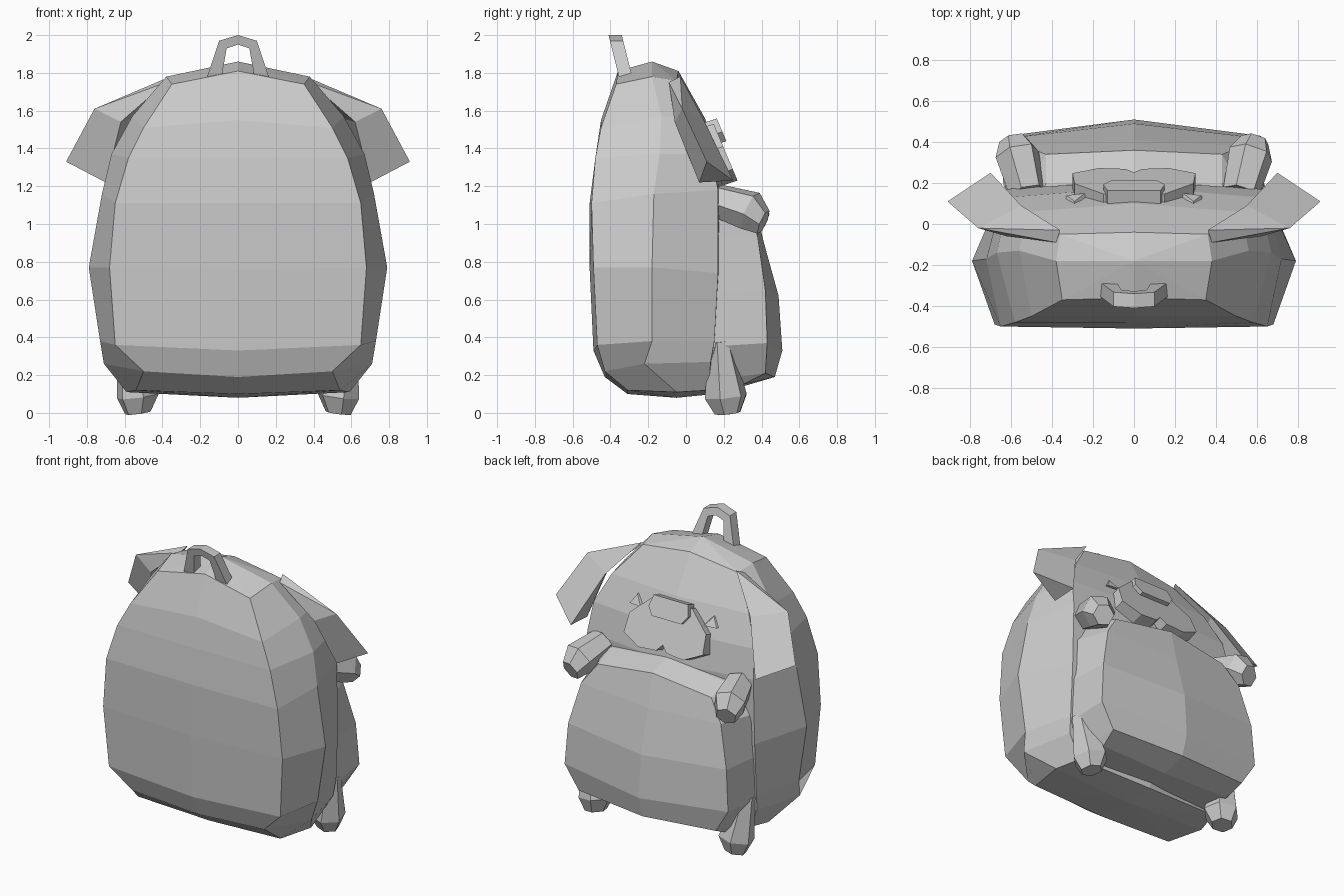
import bpy
import bmesh
from mathutils import Vector

if "Cube" in bpy.data.objects:
    bpy.data.objects.remove(bpy.data.objects["Cube"], do_unlink=True)


def make_material(name, colour):
    material = bpy.data.materials.new(name)
    material.use_nodes = True
    material.diffuse_color = colour
    material.node_tree.nodes["Principled BSDF"].inputs["Base Color"].default_value = colour
    return material


grey = make_material("light grey fabric", (0.6, 0.6, 0.6, 1))


def finish(name, bm):
    """Turn a bmesh into a flat shaded object with outward normals."""
    bmesh.ops.recalc_face_normals(bm, faces=bm.faces)
    mesh = bpy.data.meshes.new(name)
    bm.to_mesh(mesh)
    bm.free()
    mesh.materials.append(grey)
    obj = bpy.data.objects.new(name, mesh)
    bpy.context.collection.objects.link(obj)
    return obj


def flip(point, side=-1):
    return Vector((point[0] * side, point[1], point[2]))


def loft(name, rings, start=None, end=None, cyclic=False):
    """Skin closed rings; each end gets a cap or a fan to a tip point."""
    bm = bmesh.new()
    rows = [[bm.verts.new(p) for p in ring] for ring in rings]
    pairs = list(zip(rows, rows[1:]))
    if cyclic:
        pairs.append((rows[-1], rows[0]))
    for low, high in pairs:
        for i in range(len(low)):
            j = (i + 1) % len(low)
            bm.faces.new((low[i], low[j], high[j], high[i]))
    if not cyclic:
        for row, tip in ((rows[0], start), (rows[-1], end)):
            if tip is None:
                bm.faces.new(row)
                continue
            apex = bm.verts.new(tip)
            for i in range(len(row)):
                bm.faces.new((row[i], row[(i + 1) % len(row)], apex))
    return finish(name, bm)


def mirrored_ring(points):
    """Complete a half ring, whose centre points lie on x = 0."""
    return points + [flip(p) for p in reversed(points) if p[0] > 0]


# Body: front centre, front edge, side, back edge, back centre at each height
body_rows = [
    ((-.31, .10), (.54, -.31, .12), (.59, -.05, .11), (.54, .12, .12), (.15, .10)),
    ((-.43, .19), (.50, -.43, .22), (.71, -.22, .26), (.63, .13, .27), (.19, .20)),
    ((-.49, .33), (.65, -.47, .36), (.73, -.18, .38), (.64, .15, .38), (.19, .35)),
    ((-.51, .76), (.68, -.49, .77), (.79, -.18, .77), (.64, .17, .74), (.20, .75)),
    ((-.52, .98), (.65, -.50, .99), (.74, -.17, .98), (.63, .18, .98), (.21, .98)),
    ((-.51, .99), (.65, -.50, .99), (.70, -.15, .98), (.62, .17, .98), (.21, .99)),
]
body_rows[4:] = [
    ((-.51, 1.11), (.65, -.50, 1.11), (.72, -.17, 1.16), (.63, .17, 1.18), (.21, 1.15)),
    ((-.48, 1.35), (.58, -.48, 1.35), (.67, -.14, 1.37), (.61, .13, 1.37), (.18, 1.36)),
    ((-.45, 1.55), (.50, -.45, 1.51), (.56, -.13, 1.57), (.52, .06, 1.56), (.10, 1.56)),
    ((-.36, 1.81), (.35, -.37, 1.74), (.38, -.18, 1.78), (.36, -.05, 1.76), (-.04, 1.81)),
]
body_rings = []
for front, front_edge, side, back_edge, back in body_rows:
    half = [(0, *front), front_edge, side, back_edge, (0, *back)]
    body_rings.append(mirrored_ring(half))
loft("bag_body", body_rings, start=(0, -.05, .08), end=(0, -.18, 1.86))

# Rounded pocket: root inside the body, panel edge, panel centre
pocket_rows = [
    ((.54, .10, .13), (.50, .30, .15), (.30, .14)),
    ((.56, .12, .17), (.52, .42, .21), (.47, .19)),
    ((.63, .12, .35), (.62, .43, .37), (.51, .33)),
    ((.63, .12, .64), (.60, .42, .65), (.49, .62)),
    ((.62, .12, .93), (.53, .38, .93), (.41, .91)),
    ((.55, .12, 1.07), (.43, .34, 1.07), (.36, 1.13)),
    ((.46, .10, 1.14), (.43, .20, 1.13), (.21, 1.18)),
]
pocket_rings = []
for root, edge, centre in pocket_rows:
    pocket_rings.append(mirrored_ring([(0, .08, centre[1]), root, edge, (0, *centre)]))
loft("pocket", pocket_rings)


def limb(name, stations, sides=6):
    """Six sided tapered limb; each station is a centre and a radius."""
    centres = [Vector(c) for c, r in stations]
    axis = (centres[-1] - centres[0]).normalized()
    across = axis.orthogonal().normalized()
    rings = []
    for centre, (c, radius) in zip(centres, stations):
        ring = []
        for i in range(sides):
            turn = bpy_rotation(axis, i / sides)
            ring.append(centre + turn @ across * radius)
        rings.append(ring)
    loft(name, rings)


def bpy_rotation(axis, fraction):
    from mathutils import Matrix
    from math import tau
    return Matrix.Rotation(tau * fraction, 3, axis)


def ear(name, side):
    """Folded wedge whose thin rim points outward and whose root meets the head."""
    rim_top, rim_tip = (.76, -.02, 1.61), (.91, .11, 1.33)
    back_low, back_high = (.70, .25, 1.23), (.55, .09, 1.56)
    front_low, front_high = (.70, .07, 1.22), (.62, -.06, 1.54)
    root_back, root_front = (.36, -.03, 1.78), (.38, -.09, 1.75)
    bm = bmesh.new()
    corners = {}

    def face(*points):
        for p in points:
            if p not in corners:
                corners[p] = bm.verts.new(flip(p, side))
        bm.faces.new([corners[p] for p in points])

    face(rim_top, rim_tip, back_low, back_high)
    face(rim_top, back_high, root_back)
    face(rim_top, front_high, front_low, rim_tip)
    face(rim_top, root_front, front_high)
    face(rim_top, root_back, root_front)
    face(rim_tip, front_low, back_low)
    face(front_low, front_high, back_high, back_low)
    face(front_high, root_front, root_back, back_high)
    finish(name, bm)


def eye(name, side):
    """Small pointed wedge standing off the face."""
    base = [(.23, .08, 1.44), (.34, .08, 1.44), (.29, .05, 1.53)]
    front = [(.24, .15, 1.44), (.33, .14, 1.44), (.29, .11, 1.50)]
    loft(name, [[flip(p, side) for p in ring] for ring in (base, front)])


# Paired parts
for label, side in (("left", 1), ("right", -1)):
    ear(label + "_ear", side)
    eye(label + "_eye", side)
    arm = [((.52, .15, 1.13), .09), ((.57, .34, 1.07), .11), ((.59, .41, 1.01), .07)]
    leg = [((.58, .18, .38), .06), ((.53, .21, .09), .115), ((.53, .22, 0), .07)]
    for part, stations in (("arm", arm), ("leg", leg)):
        limb(label + "_" + part, [(flip(c, side), r) for c, r in stations])


def face_plate(name, half_outline, lift):
    """Raised plate following the slope of the face; outline is (x, z)."""
    outline = half_outline + [(-x, z) for x, z in reversed(half_outline) if x > 0]
    rings = []
    for depth in (-.06, lift):
        rings.append([(x, .10 + (1.56 - z) * .42 + depth, z + depth / 3) for x, z in outline])
    loft(name, rings)


# Muzzle with a notched mouth, and nose
face_plate("muzzle", [(0, 1.27), (.04, 1.23), (.17, 1.22), (.30, 1.28), (.29, 1.40), (.15, 1.52)], .03)
face_plate("nose", [(.11, 1.42), (.15, 1.47), (.13, 1.54)], .055)

# Hanging loop: a four sided strip bent into an arch
arch = [((.17, 1.76), (.09, 1.76)), ((.10, 1.97), (.06, 1.93)), ((0, 2), (0, 1.95))]
arch += [tuple((-x, z) for x, z in pair) for pair in reversed(arch[:2])]
loop_rings = []
for outer, inner in arch:
    ring = []
    for (x, z), thickness in ((outer, 0), (inner, 0), (inner, .07), (outer, .07)):
        ring.append((x, -.35 - (z - 1.76) * .25 + thickness, z))
    loop_rings.append(ring)
loft("hanging_loop", loop_rings)
